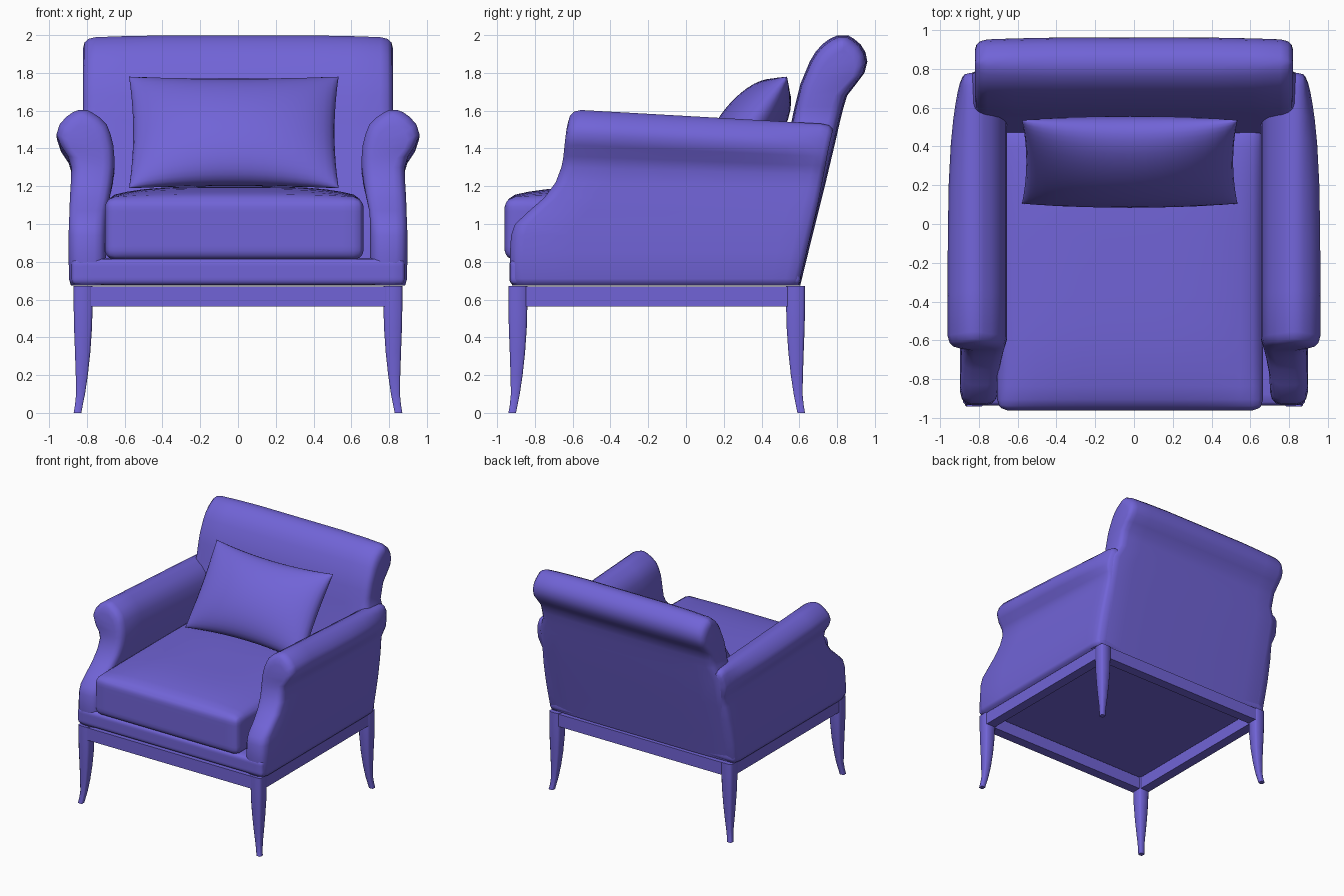
import bpy, bmesh, math
from mathutils import Vector, Matrix

if "Cube" in bpy.data.objects:
    bpy.data.objects.remove(bpy.data.objects["Cube"])

mat = bpy.data.materials.new("upholstery_violet")
mat.diffuse_color = (0.165, 0.127, 0.68, 1)
mat.use_nodes = True
mat.node_tree.nodes["Principled BSDF"].inputs["Base Color"].default_value = mat.diffuse_color


def finish(name, bm, angle=40, loc=(0, 0, 0), mirror=None):
    bmesh.ops.recalc_face_normals(bm, faces=bm.faces)
    me = bpy.data.meshes.new(name)
    bm.to_mesh(me)
    bm.free()
    me.shade_smooth()
    me.set_sharp_from_angle(angle=math.radians(angle))
    me.materials.append(mat)
    ob = bpy.data.objects.new(name, me)
    ob.location = loc
    bpy.context.collection.objects.link(ob)
    if mirror:
        mod = ob.modifiers.new("mirror", 'MIRROR')
        mod.use_axis = mirror
        mod.use_mirror_merge = False
    return ob


def loft(rings):
    """Skin rings (first half runs up, second half runs back down), quad-strip caps."""
    bm = bmesh.new()
    vs = [[bm.verts.new(p) for p in r] for r in rings]
    n = len(vs[0])
    for r, s in zip(vs, vs[1:]):
        for i in range(n):
            bm.faces.new((r[i], r[(i + 1) % n], s[(i + 1) % n], s[i]))
    for r in (vs[0], vs[-1]):
        for i in range(n // 2 - 1):
            bm.faces.new((r[i], r[i + 1], r[n - 2 - i], r[n - 1 - i]))
    return bm


def section(rows, inset, place):
    """Ring from rows (z, near, far, ...), pulled inward by inset."""
    near, far = [], []
    for row in rows:
        z, a, b = row[:3]
        s = min(inset, 0.45 * (b - a))
        top = max(0, 1 - (rows[-1][0] - z) / 0.3)
        near.append(place(a + s, z - inset * top, row))
        far.append(place(b - s, z - inset * top, row))
    return near + far[::-1]


def rounded_box(name, center, half, r, bulge=0):
    bm = bmesh.new()
    bmesh.ops.create_cube(bm, size=2)
    bmesh.ops.subdivide_edges(bm, edges=bm.edges[:], cuts=15, use_grid_fill=True)
    for v in bm.verts:
        u = [math.sin(c * math.pi / 2) for c in v.co]
        p = Vector(c * h for c, h in zip(u, half))
        core = Vector(max(r - h, min(h - r, c)) for c, h in zip(p, half))
        d = p - core
        if d.length > 1e-6:
            p = core + d.normalized() * r
        if u[2] > 0:
            p.z += bulge * u[2] * (1 - u[0] ** 4) * (1 - u[1] ** 4)
        v.co = p
    return finish(name, bm, 60, center)


def box(name, lo, hi, loc, mirror):
    bm = bmesh.new()
    bmesh.ops.create_cube(bm, size=1)
    for v in bm.verts:
        v.co = Vector(l + (c + 0.5) * (h - l) for c, l, h in zip(v.co, lo, hi))
    return finish(name, bm, 30, loc, mirror)


# legs: chamfered square, sabre taper (z, inner, outer)
MID = (0, -0.155, 0)
rings = []
for z, a, b in [(0, .83, .87), (.04, .822, .863), (.1, .810, .857), (.2, .795, .859),
                (.32, .782, .863), (.45, .773, .868), (.56, .77, .87), (.672, .77, .87)]:
    c = (b - a) * 0.13
    sq = [(a, a + c), (a, b - c), (a + c, b), (b - c, b),
          (b, b - c), (b, a + c), (b - c, a), (a + c, a)]
    rings.append([(x, y - 0.085, z) for x, y in sq])
finish("legs", loft(rings), 60, MID, (True, True, False))

# frame rails between the legs
box("front_and_back_rail", (-.79, .695, .562), (.79, .78, .668), MID, (False, True, False))
box("side_rail", (.78, -.70, .562), (.865, .70, .668), MID, (True, False, False))

# upholstered base under the cushion
rounded_box("seat_base", (0, -.163, .747), (.885, .772, .072), .035)

# scrolled arms: (z, inner x, outer x, front y)
ARM = [(.675, .70, .885, -.92), (.71, .70, .895, -.932), (.85, .70, .897, -.932),
       (.94, .70, .897, -.926), (1.0, .70, .895, -.905), (1.07, .695, .892, -.83),
       (1.14, .68, .89, -.75), (1.22, .665, .885, -.69), (1.30, .655, .882, -.66),
       (1.36, .655, .90, -.65), (1.42, .66, .94, -.645), (1.48, .675, .96, -.64),
       (1.53, .695, .945, -.635), (1.57, .735, .91, -.63), (1.595, .775, .875, -.625),
       (1.607, .80, .845, -.62)]
rings = []
for t, inset in [(0, .06), (.006, .03), (.02, .01), (.045, 0), (.2, 0), (.4, 0), (.6, 0),
                 (.75, 0), (.84, 0), (.9, 0), (.95, 0), (.98, .006), (1, .025)]:
    def place(x, z, row, t=t):
        lift = max(0, min(1, (row[0] - 1.1) / .4))
        z -= .08 * t * lift
        back = .597 + (z - .68) * .24 - .015 * lift
        # the scroll fades out into the back corner
        x = x if x < .87 else .87 + (x - .87) * (1 - .8 * t ** 5 * lift)
        return (x, row[3] + (back - row[3]) * t, z)
    rings.append(section(ARM, inset, place))
finish("arms", loft(rings), 75, mirror=(True, False, False))

# raked backrest with rolled top: (z, front y, back y)
BACK = [(.675, .42, .605), (.9, .42, .66), (1.2, .48, .735), (1.44, .54, .792),
        (1.55, .56, .817), (1.62, .575, .835), (1.68, .59, .853), (1.74, .605, .90),
        (1.80, .63, .945), (1.86, .655, .96), (1.91, .685, .95), (1.95, .72, .925),
        (1.98, .76, .89), (1.998, .80, .86)]
ends = [(1, .065), (.99, .036), (.965, .018), (.92, .009), (.75, .004), (.5, 0)]
rings = []
for f, inset in [(-f, i) for f, i in ends] + [(0, 0)] + ends[::-1]:
    def place(y, z, row, f=f):
        # lower part fills out to the arm corners
        return (f * (.875 if row[0] < 1.5 else .82), y, z)
    rings.append(section(BACK, inset, place))
finish("backrest", loft(rings), 60)

# loose seat cushion
rounded_box("seat_cushion", (-.02, -.225, .975), (.685, .735, .165), .055, .058)

# throw pillow: pinched corners, leaning on the back
bm = bmesh.new()
N = 20
for side in (1, -1):
    g = []
    for j in range(N + 1):
        v = math.sin((j / N - .5) * math.pi)
        row = []
        for i in range(N + 1):
            u = math.sin((i / N - .5) * math.pi)
            puff = max(0, (1 - u * u) * (1 - v * v)) ** .48
            row.append(bm.verts.new((.555 * u * (1 - .04 * (1 - v * v)),
                                     side * .165 * puff,
                                     .365 * v * (1 - .10 * (1 - u * u)))))
        g.append(row)
    for j in range(N):
        for i in range(N):
            bm.faces.new((g[j][i], g[j][i + 1], g[j + 1][i + 1], g[j + 1][i]))
bmesh.ops.remove_doubles(bm, verts=bm.verts, dist=1e-5)
bmesh.ops.rotate(bm, verts=bm.verts, cent=(0, 0, 0), matrix=Matrix.Rotation(math.radians(-36), 3, 'X'))
finish("throw_pillow", bm, 75, (-.022, .32, 1.485))
